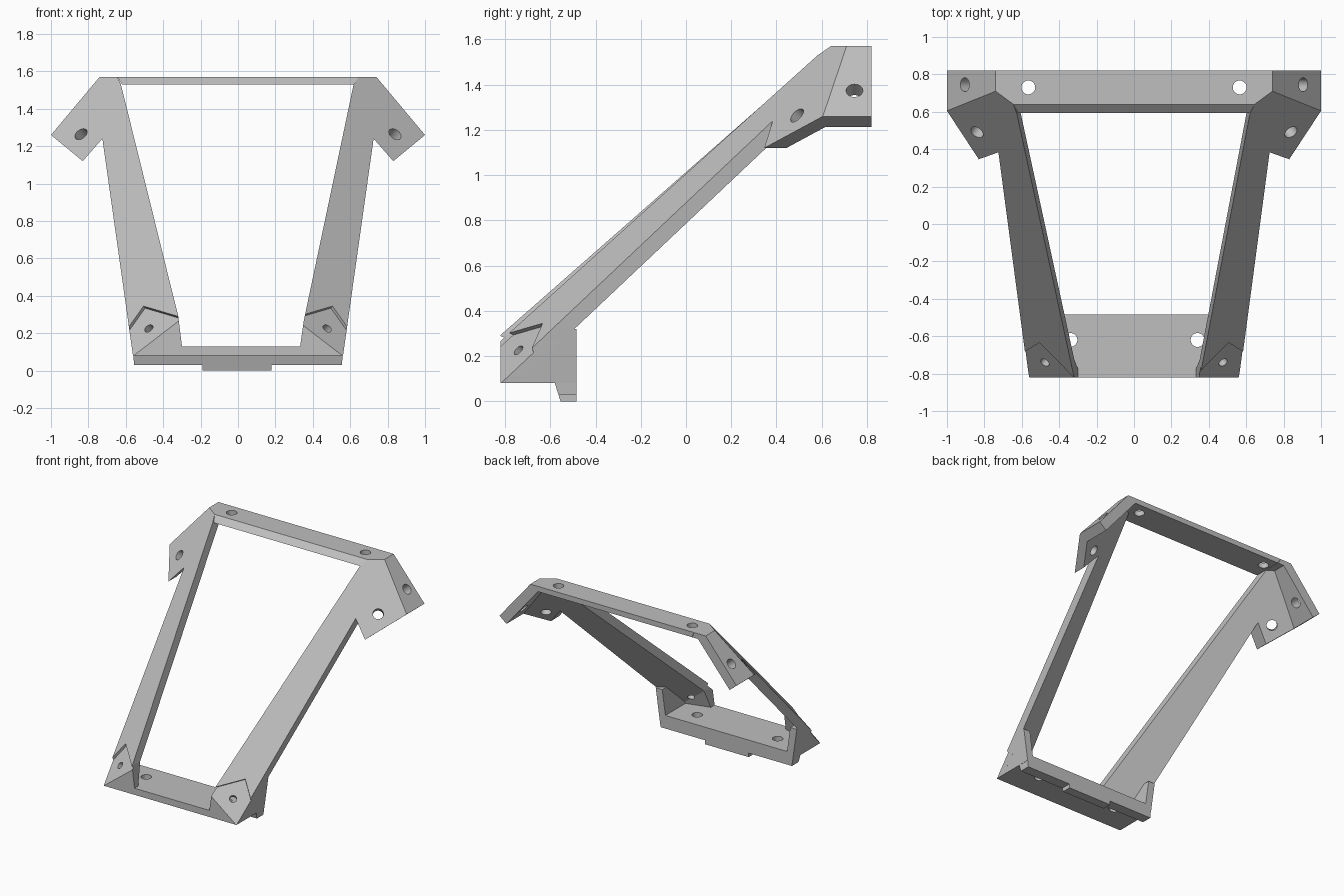
import bpy, bmesh
from mathutils import Vector

cube = bpy.data.objects.get("Cube")
if cube:
    bpy.data.objects.remove(cube, do_unlink=True)

grey = bpy.data.materials.new("light grey")
grey.use_nodes = True
COLOUR = (0.52, 0.52, 0.52, 1)
grey.diffuse_color = COLOUR
grey.node_tree.nodes["Principled BSDF"].inputs["Base Color"].default_value = COLOUR

FRONT, BACK, SHELF_BACK = -0.82, 0.82, -0.485
LEG_NORMAL = Vector((0.469, -0.637, 0.609)).normalized()
SIDE_NORMAL = Vector((0.766, 0, 0.642)).normalized()


def leg_y(x, z):
    """Depth of the sloping front plane of the +x leg."""
    return 0.71 + 0.736 * (abs(x) - 0.74) + 0.956 * (z - 1.57)


def front_cut_z(x):
    """Height where the leg plane meets the flat front."""
    return 1.57 + (FRONT - 0.71 - 0.736 * (x - 0.74)) / 0.956


def outer_x(z):
    return 0.55 + 0.142 * z


def leg_back(x, z):
    return leg_y(x, z) + 0.098


def prism(bm, near, far):
    """Closed solid between two matching loops."""
    a = [bm.verts.new(p) for p in near]
    b = [bm.verts.new(p) for p in far]
    bm.faces.new(a)
    bm.faces.new(b[::-1])
    for i in range(len(a)):
        j = (i + 1) % len(a)
        bm.faces.new((a[j], a[i], b[i], b[j]))


def finish(name, bm):
    bmesh.ops.triangulate(bm, faces=[f for f in bm.faces if len(f.verts) > 3])
    bmesh.ops.recalc_face_normals(bm, faces=bm.faces)
    bmesh.ops.dissolve_limit(bm, angle_limit=0.003, verts=bm.verts, edges=bm.edges)
    mesh = bpy.data.meshes.new(name)
    bm.to_mesh(mesh)
    bm.free()
    mesh.materials.append(grey)
    ob = bpy.data.objects.new(name, mesh)
    bpy.context.collection.objects.link(ob)
    return ob


def slab(name, outline, front, back, side=1):
    """Front outline (x, z) carried in depth between two depth functions."""
    bm = bmesh.new()
    prism(bm, [(side * x, front(x, z), z) for x, z in outline],
          [(side * x, back(x, z), z) for x, z in outline])
    return finish(name, bm)


def flat(y):
    return lambda x, z: y


parts = []

# top bar with its sloping front edge
parts.append(slab("top_bar", [(-0.645, 1.57), (0.645, 1.57), (0.62, 1.53), (-0.62, 1.53)],
                  lambda x, z: 0.64 + 1.15 * (z - 1.57), flat(BACK)))

# bottom shelf, back lip and centre key
parts.append(slab("bottom_shelf", [(-0.56, 0.08), (0.56, 0.08), (0.567, 0.13), (-0.567, 0.13)],
                  flat(FRONT), flat(SHELF_BACK)))


def lip_front(x, z):
    return -0.555 - 0.31 * z


parts.append(slab("back_lip", [(-0.555, 0.03), (0.555, 0.03), (0.562, 0.1), (-0.562, 0.1)],
                  lip_front, flat(SHELF_BACK)))
parts.append(slab("centre_key", [(-0.19, 0), (0.18, 0), (0.18, 0.06), (-0.19, 0.06)],
                  lip_front, flat(SHELF_BACK)))

# legs, upper side tabs and lower corners
for label, side, inner_top, inner_low in (("left", 1, 0.618, 0.352), ("right", -1, 0.626, 0.32)):
    low_in = (inner_low, front_cut_z(inner_low))
    low_out = (0.565, front_cut_z(0.565))
    parts.append(slab(label + "_leg",
                      [(0.645, 1.57), (0.74, 1.57), (1.0, 1.26), (0.83, 1.12), (0.725, 1.24),
                       low_out, low_in, (inner_top, 1.53)], leg_y, leg_back, side))
    parts.append(slab(label + "_side_tab",
                      [(0.645, 1.57), (0.74, 1.57), (1.0, 1.26), (0.942, 1.212),
                       (0.675, 1.53), (inner_top, 1.53)], leg_y, flat(BACK), side))
    parts.append(slab(label + "_lower_corner",
                      [low_in, low_out, (0.56, 0.085), (inner_low - 0.026, 0.085)],
                      flat(FRONT), lambda x, z: max(leg_back(x, z), -0.79), side))
    wall = [(outer_x(z), z) for z in (0.08, low_out[1], 0.32)]
    wall += [(x - 0.055, z) for x, z in reversed(wall)]
    parts.append(slab(label + "_lower_wall", wall,
                      lambda x, z: max(leg_y(x, z) + 0.03, FRONT), flat(SHELF_BACK), side))

# hole cutters
bm = bmesh.new()
UP = Vector((0, 0, 1))
HOLES = [((0.565, 0.73, 1.55), UP, 0.037), ((0.34, -0.62, 0.11), UP, 0.037),
         ((0.9, 0.745, 1.37), SIDE_NORMAL, 0.037),
         ((0.84, 0.49, 1.265), LEG_NORMAL, 0.037),
         ((0.48, -0.745, 0.23), LEG_NORMAL, 0.025)]
for centre, axis, radius in HOLES:
    for side in (1, -1):
        flip = Vector((side, 1, 1))
        c, n = Vector(centre) * flip, axis * flip
        matrix = n.to_track_quat('Z', 'Y').to_matrix().to_4x4()
        matrix.translation = c
        bmesh.ops.create_cone(bm, cap_ends=True, segments=32, radius1=radius,
                              radius2=radius, depth=0.22, matrix=matrix)
holes = finish("hole_cutter", bm)

# shallow recess cutters over the lower mounting pads
bm = bmesh.new()
PAD = [(0.64, 0.155), (0.505, 0.345), (0.2, 0.255), (0.3, -0.1), (0.66, -0.1)]
for side in (1, -1):
    flip = Vector((side, 1, 1))
    base = [Vector((x, leg_y(x, z), z)) for x, z in PAD]
    prism(bm, [(p - LEG_NORMAL * 0.018) * flip for p in base],
          [(p + LEG_NORMAL * 0.12) * flip for p in base])
recess = finish("recess_cutter", bm)

# cut every part and bake the result
for ob in parts:
    for cutter in (recess, holes):
        mod = ob.modifiers.new("cut", 'BOOLEAN')
        mod.operation = 'DIFFERENCE'
        mod.solver = 'EXACT'
        mod.object = cutter
graph = bpy.context.evaluated_depsgraph_get()
graph.update()
baked = [bpy.data.meshes.new_from_object(ob.evaluated_get(graph)) for ob in parts]
for ob, mesh in zip(parts, baked):
    ob.modifiers.clear()
    ob.data = mesh
for cutter in (holes, recess):
    bpy.data.objects.remove(cutter, do_unlink=True)
